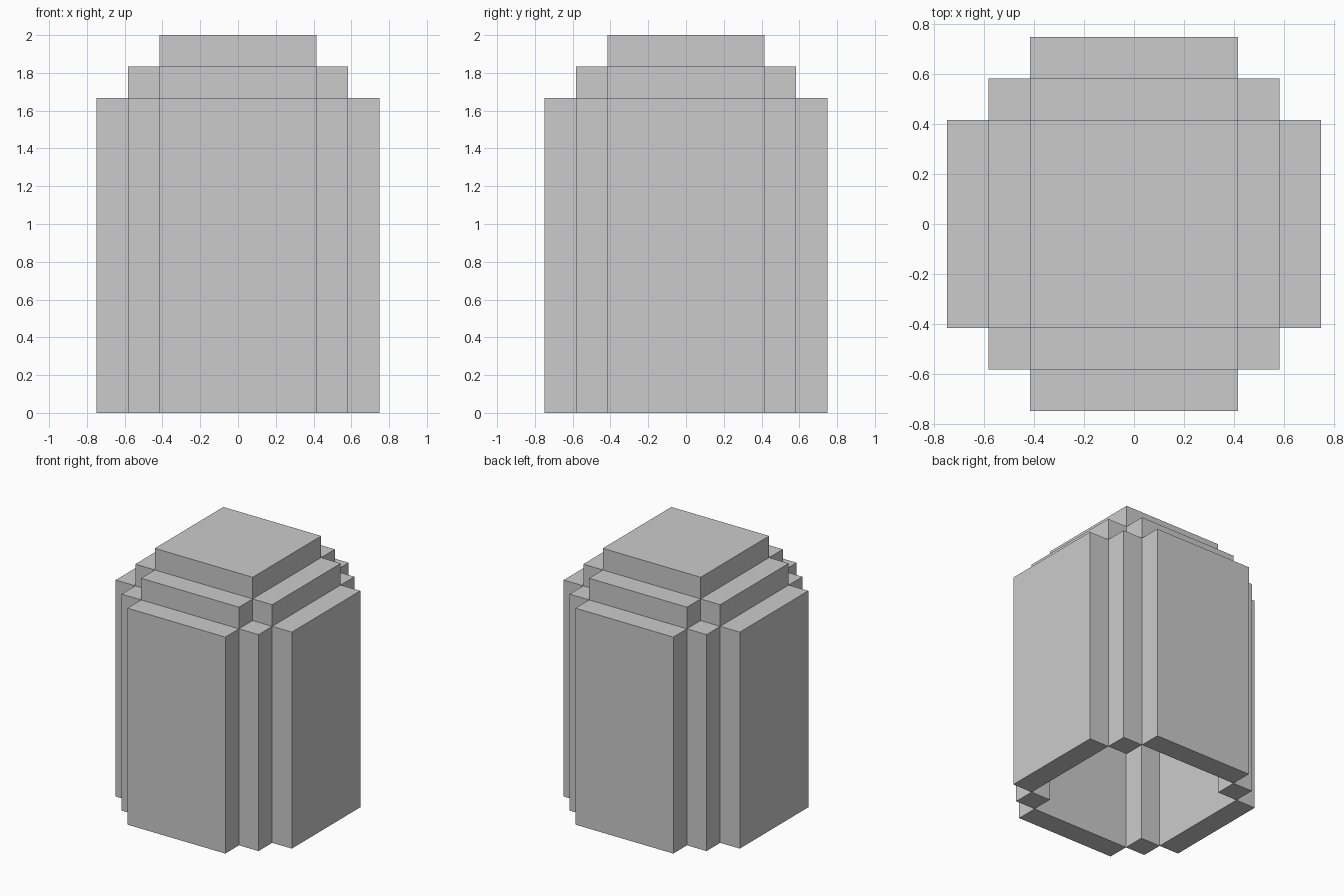
import bpy
import bmesh
from mathutils import Matrix, Vector

if "Cube" in bpy.data.objects:
    bpy.data.objects.remove(bpy.data.objects["Cube"])

U = 2 / 12  # one block step: the model is 12 steps tall


def box(name, lo, hi):
    """Box between two corners given in block steps."""
    lo, hi = Vector(lo) * U, Vector(hi) * U
    bm = bmesh.new()
    bmesh.ops.create_cube(bm, size=1, matrix=Matrix.Translation((lo + hi) / 2)
                          @ Matrix.Diagonal((*(hi - lo), 1)))
    mesh = bpy.data.meshes.new(name)
    bm.to_mesh(mesh)
    bm.free()
    ob = bpy.data.objects.new(name, mesh)
    bpy.context.collection.objects.link(ob)
    return ob


def four_sides(name, lo, hi):
    """The same box repeated in quarter turns around the z axis."""
    for i in range(4):
        ob = box(f"{name}_{i + 1}", lo, hi)
        turn = Matrix(((0, -1, 0, 0), (1, 0, 0, 0), (0, 0, 1, 0), (0, 0, 0, 1)))
        for _ in range(i):
            ob.data.transform(turn)


# Hollow, open-bottomed shell: the parts meet only along their edges
four_sides("side_wall", (3.5, -2.5, 0), (4.5, 2.5, 10))
four_sides("corner_post", (2.5, 2.5, 0), (3.5, 3.5, 10))
# Stepped roof
four_sides("roof_step", (2.5, -2.5, 10), (3.5, 2.5, 11))
box("roof_cap", (-2.5, -2.5, 11), (2.5, 2.5, 12))
